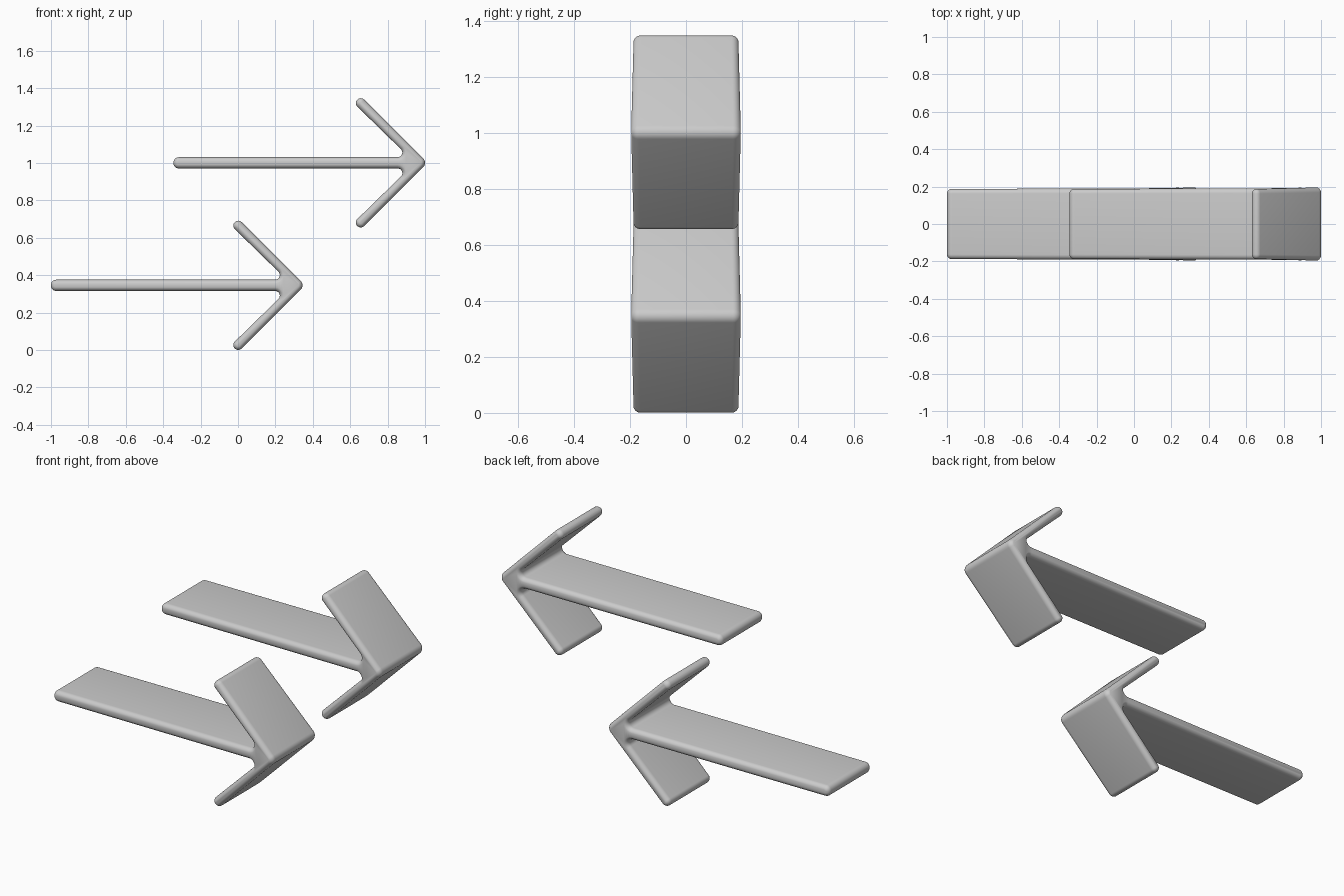
import bpy, bmesh, math
from mathutils import Vector

cube = bpy.data.objects.get("Cube")
if cube:
    bpy.data.objects.remove(cube)

grey = bpy.data.materials.new("plain grey")
grey.use_nodes = True
colour = (0.6, 0.6, 0.6, 1)
grey.diffuse_color = colour
grey.node_tree.nodes["Principled BSDF"].inputs["Base Color"].default_value = colour

# Arrow outline, counter-clockwise: (x, z, fillet radius)
R = 0.026
lower = [(-1.0, -0.03, 0.028), (0.26, -0.03, 0.025),
         (-0.036, -0.319, R), (0.0015, -0.356, R)]
upper = [(x, -z, r) for x, z, r in reversed(lower)]
outline = lower + [(0.359, 0, 0.034)] + upper
STEPS = 8
HALF_WIDTH = 0.188


def cross(a, b):
    return a.x * b.y - a.y * b.x


def rounded_ring(inset):
    """Outline moved inward by inset, with every corner filleted."""
    pts, n = [], len(outline)
    for i, (x, z, r) in enumerate(outline):
        p = Vector((x, z))
        a = (p - Vector(outline[i - 1][:2])).normalized()
        b = (Vector(outline[(i + 1) % n][:2]) - p).normalized()
        turn = math.atan2(cross(a, b), a.dot(b))
        na, nb = Vector((-a.y, a.x)), Vector((-b.y, b.x))
        bisector = (na + nb) / (1 + na.dot(nb))
        side = 1 if turn > 0 else -1
        centre = p + bisector * r * side
        radius = r - inset * side
        start = math.atan2(-na.y * side, -na.x * side)
        for k in range(STEPS + 1):
            t = start + turn * k / STEPS
            pts.append(centre + Vector((math.cos(t), math.sin(t))) * radius)
    return pts


def build_arrow(name, location):
    bm = bmesh.new()
    # Rounded rims: quarter-circle layers on each side
    angles = [math.radians(a) for a in (-75, -60, -45, -30, -15, 0)]
    layers = [(-1, a) for a in angles] + [(1, a) for a in reversed(angles)]
    rings = []
    for side, a in layers:
        inset = R * (1 - math.cos(a))
        y = side * (HALF_WIDTH - R + R * math.sin(-a))
        ring = []
        for p in rounded_ring(inset):
            # Slight swelling where head and shaft meet
            d = (p - Vector((0.28, 0))).length
            swell = 1 + 0.055 * math.exp(-(d / 0.09) ** 2)
            ring.append(bm.verts.new((p.x, y * swell, p.y)))
        rings.append(ring)
    for lo, hi in zip(rings, rings[1:]):
        for i in range(len(lo)):
            bm.faces.new((lo[i - 1], lo[i], hi[i], hi[i - 1]))
    bm.faces.new(rings[0])
    bm.faces.new(rings[-1])
    bmesh.ops.recalc_face_normals(bm, faces=bm.faces)
    mesh = bpy.data.meshes.new(name)
    bm.to_mesh(mesh)
    bm.free()
    mesh.materials.append(grey)
    ob = bpy.data.objects.new(name, mesh)
    ob.location = location
    bpy.context.collection.objects.link(ob)
    bpy.ops.object.select_all(action='DESELECT')
    ob.select_set(True)
    bpy.context.view_layer.objects.active = ob
    bpy.ops.object.shade_smooth_by_angle(angle=math.radians(50))


build_arrow("lower_arrow", (0, 0, 0.346))
build_arrow("upper_arrow", (0.655, 0, 1.001))
